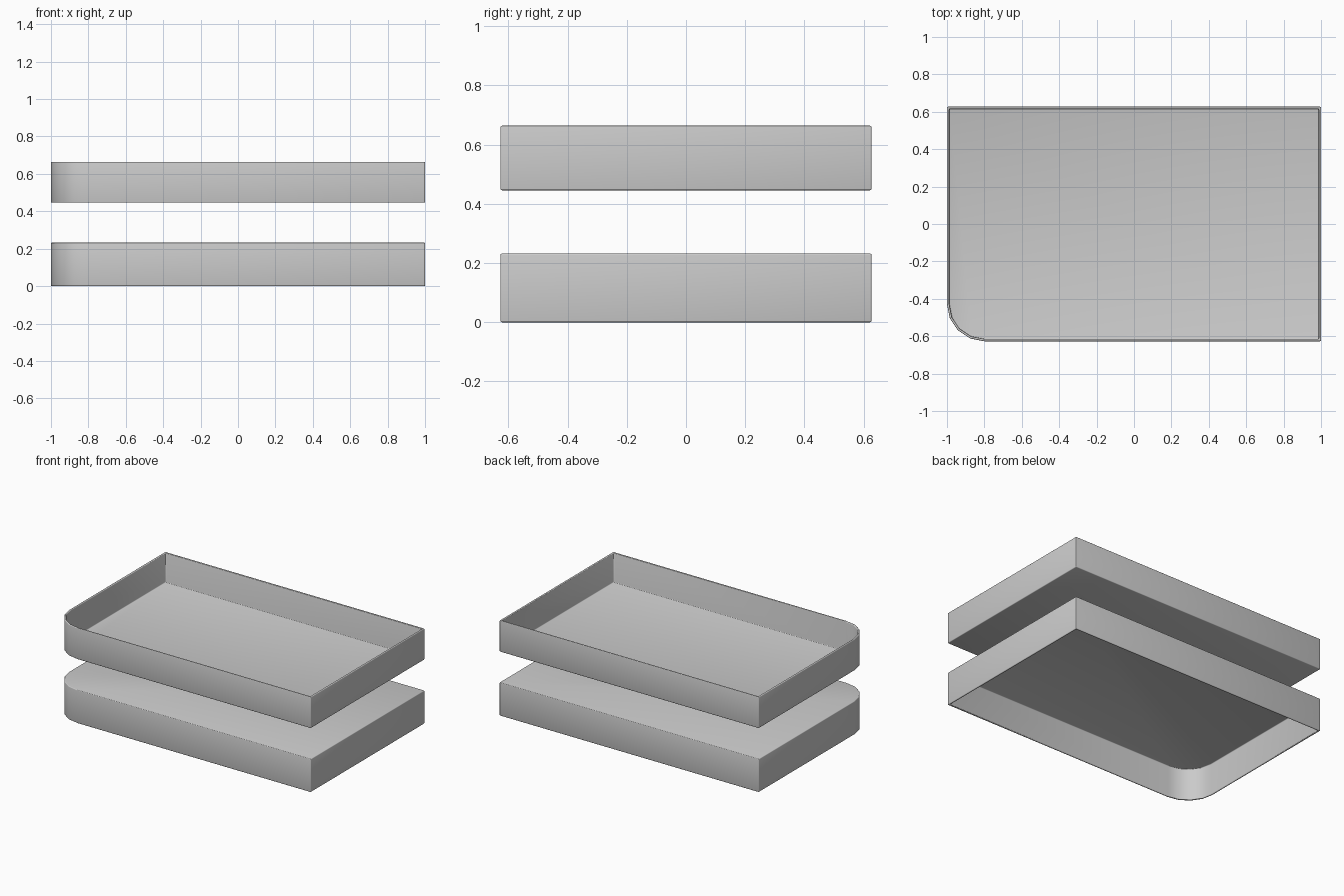
import bpy, bmesh
from math import cos, sin, pi, radians

if "Cube" in bpy.data.objects:
    bpy.data.objects.remove(bpy.data.objects["Cube"])

HX, HY, R, WALL = 1.0, 0.627, 0.2, 0.012


def outline():
    # rectangle, counter-clockwise, with one rounded corner at front left
    pts = [(HX, -HY), (HX, HY), (-HX, HY)]
    for i in range(5):
        a = pi + i * pi / 8
        pts.append((-HX + R + R * cos(a), -HY + R + R * sin(a)))
    return pts


def tray(name, z0, z1, open_top):
    # thin outer skin: one panel plus the side walls
    bm = bmesh.new()
    low = [bm.verts.new((x, y, z0)) for x, y in outline()]
    high = [bm.verts.new((x, y, z1)) for x, y in outline()]
    n = len(low)
    for i in range(n):
        j = (i + 1) % n
        bm.faces.new((low[i], low[j], high[j], high[i]))
    bm.faces.new(low[::-1] if open_top else high)
    me = bpy.data.meshes.new(name)
    bm.to_mesh(me)
    bm.free()
    ob = bpy.data.objects.new(name, me)
    bpy.context.collection.objects.link(ob)

    # wall thickness inwards, then softened edges
    sol = ob.modifiers.new("thickness", 'SOLIDIFY')
    sol.thickness, sol.offset, sol.use_even_offset = WALL, -1, True
    bev = ob.modifiers.new("soft_edges", 'BEVEL')
    bev.width, bev.segments = 0.005, 3
    bev.limit_method, bev.angle_limit = 'ANGLE', radians(40)

    bpy.ops.object.select_all(action='DESELECT')
    ob.select_set(True)
    bpy.context.view_layer.objects.active = ob
    bpy.ops.object.convert(target='MESH')
    bpy.ops.object.shade_smooth_by_angle(angle=radians(40))


# lower shell opens downwards, upper shell opens upwards
tray("lower_shell", 0.0, 0.232, False)
tray("upper_shell", 0.446, 0.664, True)
